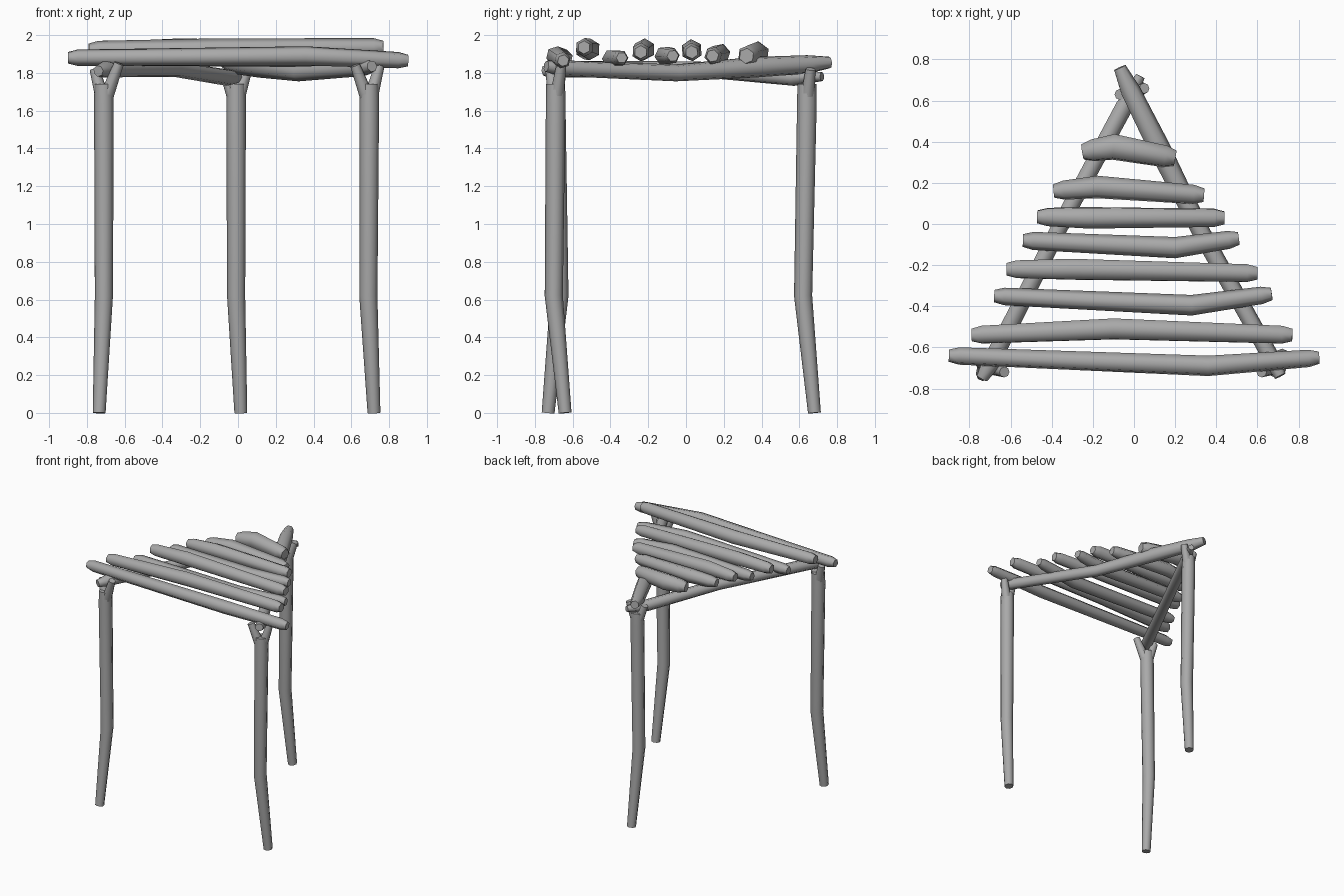
import bpy, bmesh, math
from mathutils import Vector

cube = bpy.data.objects.get("Cube")
if cube:
    bpy.data.objects.remove(cube, do_unlink=True)

wood = bpy.data.materials.new("grey_wood")
wood.use_nodes = True
GREY = (0.4, 0.4, 0.4, 1)
wood.diffuse_color = GREY
wood.node_tree.nodes["Principled BSDF"].inputs["Base Color"].default_value = GREY


def add_branch(bm, path, sides, roll=0.0):
    """Sweep a polygon along (x, y, z, radius) points and cap both ends."""
    pts = [Vector(p[:3]) for p in path]
    rings = []
    for i, p in enumerate(pts):
        along = (pts[min(i + 1, len(pts) - 1)] - pts[max(i - 1, 0)]).normalized()
        ref = Vector((0, 1, 0)) if abs(along.z) > 0.7 else Vector((0, 0, 1))
        u = along.cross(ref).normalized()
        v = along.cross(u)
        ring = []
        for k in range(sides):
            a = roll + math.tau * k / sides
            ring.append(bm.verts.new(p + path[i][3] * (math.cos(a) * u + math.sin(a) * v)))
        rings.append(ring)
    for r0, r1 in zip(rings, rings[1:]):
        for k in range(sides):
            n = (k + 1) % sides
            bm.faces.new((r0[k], r0[n], r1[n], r1[k]))
    bm.faces.new(rings[0][::-1])
    bm.faces.new(rings[-1])


def make_part(name, paths, sides, roll=0.0):
    bm = bmesh.new()
    for path in paths:
        add_branch(bm, path, sides, roll)
    bmesh.ops.recalc_face_normals(bm, faces=bm.faces)
    mesh = bpy.data.meshes.new(name)
    bm.to_mesh(mesh)
    bm.free()
    mesh.materials.append(wood)
    obj = bpy.data.objects.new(name, mesh)
    bpy.context.collection.objects.link(obj)
    bpy.ops.object.select_all(action="DESELECT")
    obj.select_set(True)
    bpy.context.view_layer.objects.active = obj
    bpy.ops.object.shade_smooth_by_angle(angle=math.radians(65))


# Legs: foot, knee and crotch positions, then the two fork tips
legs = {
    "front_right_leg": ((-0.735, -0.73), (-0.71, -0.67), (-0.71, -0.69),
                        (-0.76, -0.66, 1.82), (-0.63, -0.72, 1.85)),
    "front_left_leg": ((0.72, -0.64), (0.69, -0.70), (0.695, -0.69),
                       (0.62, -0.72, 1.84), (0.75, -0.66, 1.84)),
    "back_leg": ((0.015, 0.68), (-0.01, 0.62), (-0.01, 0.64),
                 (-0.07, 0.63, 1.80), (0.05, 0.66, 1.82)),
}
for name, (foot, knee, top, tip_a, tip_b) in legs.items():
    trunk = [(*foot, 0, 0.034), (*knee, 0.62, 0.048), (*top, 1.64, 0.052), (*top, 1.74, 0.05)]
    forks = [[(*top, 1.64, 0.04), (*tip, 0.026)] for tip in (tip_a, tip_b)]
    make_part(name, [trunk] + forks, 8)

# Rails resting in the forks
make_part("right_rail", [[(-0.74, -0.75, 1.81, 0.03), (-0.70, -0.68, 1.82, 0.045),
                          (-0.33, 0.05, 1.82, 0.042), (-0.05, 0.57, 1.775, 0.045),
                          (0.03, 0.72, 1.78, 0.024)]], 7)
make_part("left_rail", [[(0.71, -0.74, 1.835, 0.03), (0.67, -0.66, 1.825, 0.043),
                         (0.33, -0.05, 1.80, 0.046), (0.12, 0.37, 1.83, 0.056),
                         (-0.02, 0.65, 1.845, 0.05), (-0.07, 0.76, 1.855, 0.032)]], 7)

# Slats, front to back: right end, bend, left end as (x, y, z), then radius and roll
slats = [
    ((-0.90, -0.64, 1.88), (0.36, -0.69, 1.89), (0.90, -0.65, 1.865), 0.052, 0.3),
    ((-0.79, -0.54, 1.92), (-0.10, -0.51, 1.925), (0.77, -0.54, 1.935), 0.058, 0.5),
    ((-0.68, -0.35, 1.875), (0.28, -0.395, 1.875), (0.67, -0.34, 1.88), 0.05, 0.0),
    ((-0.62, -0.22, 1.92), (-0.30, -0.22, 1.925), (0.60, -0.24, 1.91), 0.058, 0.5),
    ((-0.54, -0.08, 1.89), (0.20, -0.115, 1.89), (0.51, -0.07, 1.89), 0.052, 0.1),
    ((-0.47, 0.035, 1.91), (-0.22, 0.03, 1.92), (0.44, 0.03, 1.91), 0.058, 0.6),
    ((-0.39, 0.16, 1.89), (-0.18, 0.18, 1.90), (0.34, 0.14, 1.89), 0.056, 0.2),
    ((-0.25, 0.35, 1.89), (-0.10, 0.375, 1.90), (0.20, 0.32, 1.89), 0.068, 0.4),
]
for i, (a, b, c, r, roll) in enumerate(slats):
    a, b, c = Vector(a), Vector(b), Vector(c)
    near_a = a + (b - a).normalized() * 0.05
    near_c = c + (b - c).normalized() * 0.05
    path = [(*a, r * 0.6), (*near_a, r * 0.85), (*b, r), (*near_c, r * 0.85), (*c, r * 0.6)]
    make_part(f"slat_{i + 1}", [path], 6, roll)
